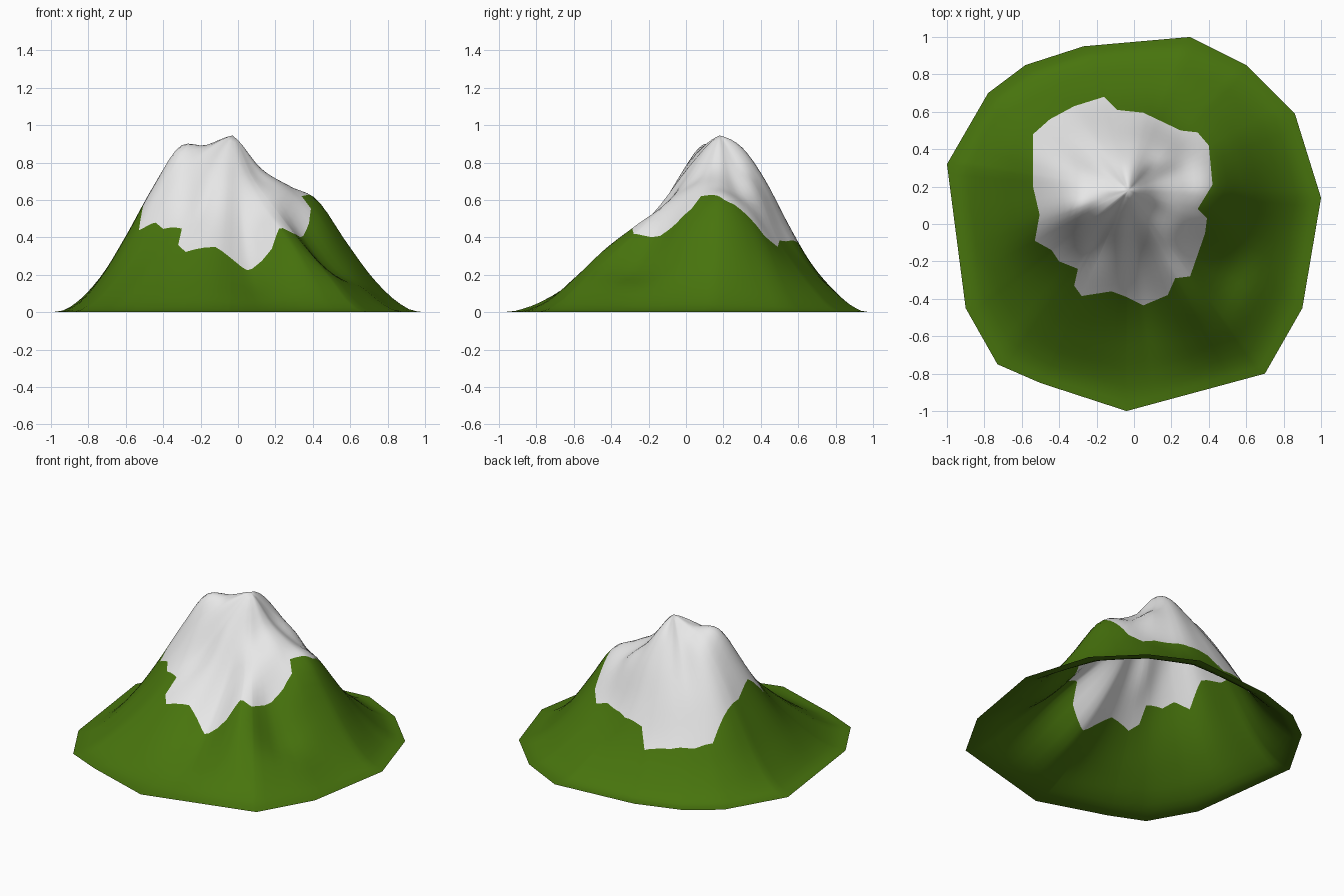
import bpy, bmesh, math

if "Cube" in bpy.data.objects:
    bpy.data.objects.remove(bpy.data.objects["Cube"])

PEAK = (-0.03, 0.18, 0.945)

# Foot outline and snow line, seen from above
FOOT = [(-1, .32), (-.78, .70), (-.58, .85), (-.27, .95), (.30, 1), (.60, .85), (.86, .59),
        (1, .14), (.90, -.45), (.70, -.80), (-.04, -1), (-.50, -.85), (-.73, -.75), (-.90, -.45)]
SNOW = [(.40, .42), (.42, .21), (.34, .08), (.39, .03), (.38, -.05), (.30, -.28), (.22, -.29),
        (.18, -.38), (.05, -.435), (-.04, -.39), (-.12, -.36), (-.28, -.385), (-.32, -.33),
        (-.30, -.24), (-.40, -.20), (-.44, -.14), (-.53, -.09), (-.505, .05), (-.54, .20),
        (-.54, .48), (-.45, .56), (-.32, .63), (-.16, .68), (-.09, .61), (.05, .595),
        (.25, .50), (.34, .49)]

# Heights along spokes every 20 degrees, at 15 % steps from peak to foot
SPOKES = [
    (.77, .675, .60, .38, .17, .03), (.76, .64, .54, .34, .15, .025), (.78, .66, .43, .27, .13, .025),
    (.83, .66, .40, .24, .12, .02), (.87, .70, .46, .26, .12, .02), (.88, .71, .49, .28, .13, .02),
    (.86, .71, .52, .31, .14, .02), (.84, .70, .54, .34, .15, .025), (.86, .79, .63, .42, .19, .035),
    (.89, .85, .65, .40, .175, .03), (.89, .88, .66, .41, .19, .035), (.87, .74, .52, .31, .15, .03),
    (.80, .58, .43, .28, .14, .03), (.77, .55, .38, .24, .12, .02), (.74, .49, .31, .18, .09, .02),
    (.73, .57, .46, .34, .19, .045), (.73, .61, .39, .22, .14, .03), (.76, .66, .52, .30, .13, .02)]


def catmull(a, b, c, d, f):
    return b + .5 * f * (c - a + f * (2 * a - 5 * b + 4 * c - d + f * (3 * (b - c) + d - a)))


def spoke_height(i, t):
    h = SPOKES[i % 18]
    pos = [0, .15, .30, .45, .60, .75, .90, 1]
    z = [PEAK[2], PEAK[2], *h, 0, 0]
    k = max(j for j in range(7) if pos[j] <= t)
    f = (t - pos[k]) / (pos[k + 1] - pos[k])
    return catmull(z[k], z[k + 1], z[k + 2], z[k + 3], f)


def height(a, t):
    if t > .9999:
        return 0
    u = math.degrees(a) / 20
    i = math.floor(u)
    return max(0, catmull(*(spoke_height(i + k, t) for k in (-1, 0, 1, 2)), u - i))


def angle(p):
    return math.atan2(p[1] - PEAK[1], p[0] - PEAK[0]) % math.tau


def reach(poly, a):
    """Distance from the peak to a closed outline in direction a."""
    dx, dy = math.cos(a), math.sin(a)
    best = 0
    for p, q in zip(poly, poly[1:] + poly[:1]):
        px, py = p[0] - PEAK[0], p[1] - PEAK[1]
        ex, ey = q[0] - p[0], q[1] - p[1]
        den = dx * ey - dy * ex
        if abs(den) < 1e-9:
            continue
        r = (px * ey - py * ex) / den
        s = (px * dy - py * dx) / den
        if r > 0 and -1e-6 <= s <= 1 + 1e-6:
            best = max(best, r)
    return best


def material(name, rgb):
    m = bpy.data.materials.new(name)
    m.diffuse_color = (*rgb, 1)
    m.use_nodes = True
    m.node_tree.nodes["Principled BSDF"].inputs["Base Color"].default_value = m.diffuse_color
    return m


# Spoke angles: every outline corner, filled in evenly
corners = [angle(p) for p in FOOT + SNOW]
fill = [math.radians(5 * k) for k in range(72)]
angles = sorted(set(corners + [a for a in fill if min(abs(a - c) for c in corners) > .03]))

# Mountain shell: rings from the peak to the snow line, then down to the foot
INNER, OUTER = 14, 14
bm = bmesh.new()
top = bm.verts.new(PEAK)
columns = []
for a in angles:
    rs, ro = reach(SNOW, a), reach(FOOT, a)
    # A softened outline keeps the foot's corners from creasing the upper slopes
    soft = sum(reach(FOOT, a + math.radians(4 * k)) for k in range(-5, 6)) / 11
    radii = [rs * k / INNER for k in range(1, INNER + 1)]
    radii += [rs + (ro - rs) * k / OUTER for k in range(1, OUTER + 1)]
    columns.append([bm.verts.new((PEAK[0] + r * math.cos(a), PEAK[1] + r * math.sin(a),
                                  height(a, r / (soft + (ro - soft) * (r / ro) ** 3))))
                    for r in radii])
for c, d in zip(columns, columns[1:] + columns[:1]):
    bm.faces.new((top, c[0], d[0]))
    for k in range(INNER + OUTER - 1):
        f = bm.faces.new((c[k], c[k + 1], d[k + 1], d[k]))
        f.material_index = 1 if k >= INNER - 1 else 0
for f in bm.faces:
    f.smooth = True

mesh = bpy.data.meshes.new("mountain")
bm.to_mesh(mesh)
bm.free()
mesh.materials.append(material("snow white", (.8, .8, .8)))
mesh.materials.append(material("grass green", (.064, .175, .004)))
bpy.context.collection.objects.link(bpy.data.objects.new("mountain", mesh))
